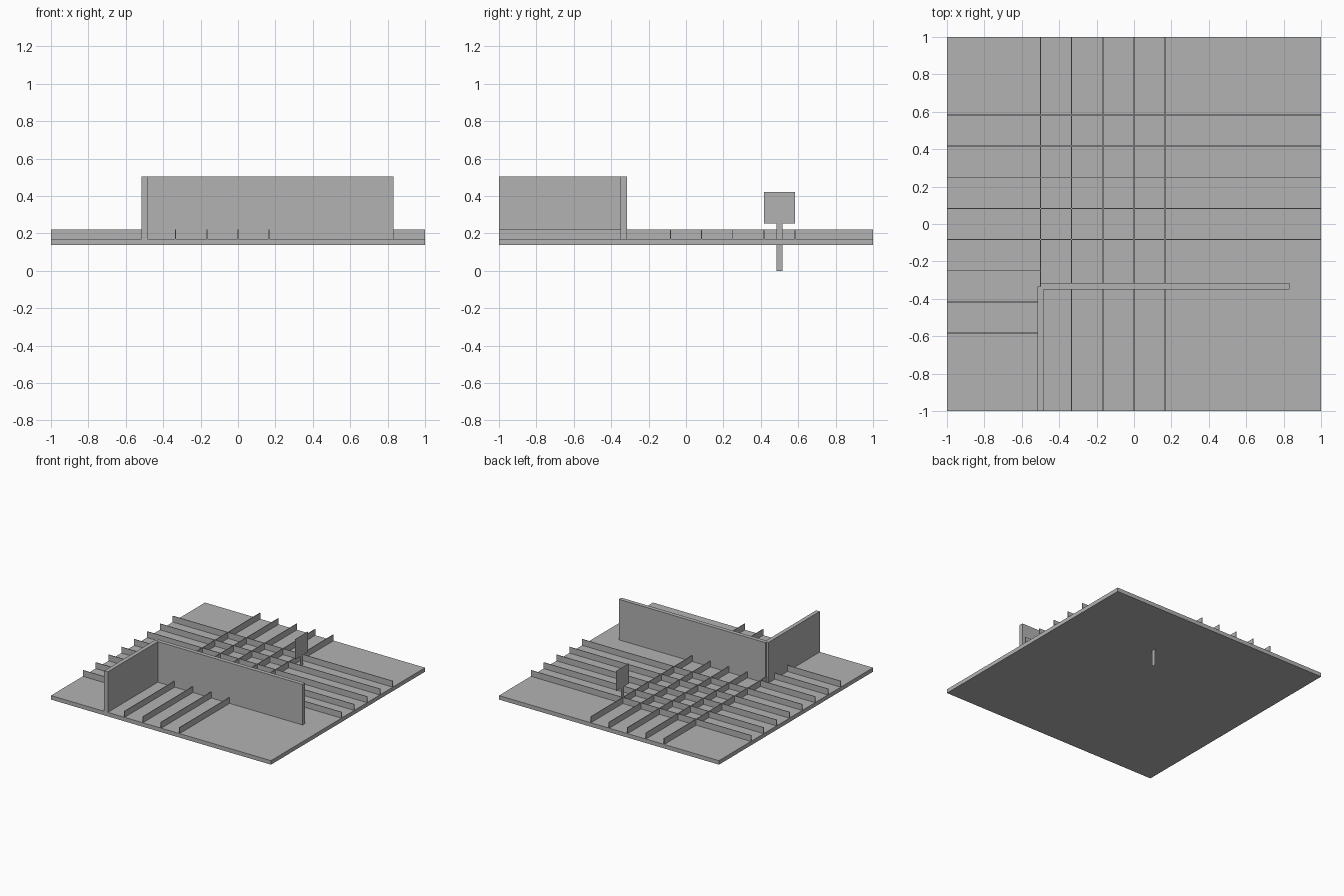
import bpy

cube = bpy.data.objects.get("Cube")
if cube:
    bpy.data.objects.remove(cube, do_unlink=True)

# One plain grey for everything
grey = bpy.data.materials.new("plain grey")
grey.use_nodes = True
COLOUR = (0.448, 0.448, 0.448, 1.0)
grey.diffuse_color = COLOUR
grey.node_tree.nodes["Principled BSDF"].inputs["Base Color"].default_value = COLOUR

BASE_Z, FLOOR_Z, RIB_Z, WALL_Z = 0.138, 0.171, 0.221, 0.504
RIB = 0.005      # rib thickness
WALL = 0.0333    # wall thickness


def add_mesh(name, verts, faces):
    mesh = bpy.data.meshes.new(name)
    mesh.from_pydata(verts, [], faces)
    mesh.materials.append(grey)
    obj = bpy.data.objects.new(name, mesh)
    bpy.context.collection.objects.link(obj)
    return obj


def box(name, x, y, z):
    """Box from (min, max) ranges on each axis."""
    verts = [(a, b, c) for a in x for b in y for c in z]
    faces = [(0, 1, 3, 2), (4, 6, 7, 5), (0, 4, 5, 1),
             (2, 3, 7, 6), (0, 2, 6, 4), (1, 5, 7, 3)]
    return add_mesh(name, verts, faces)


def around(centre, width):
    return (centre - width / 2, centre + width / 2)


# Base plate
box("base_plate", (-1, 1), (-1, 1), (BASE_Z, FLOOR_Z))

# Tall walls meeting in a corner
box("long_wall", (-0.5, 0.832), around(-1 / 3, WALL), (FLOOR_Z, WALL_Z))
box("short_wall", around(-0.5, WALL), (-1, -1 / 3), (FLOOR_Z, WALL_Z))

# Ribs running front to back; the first stops at the wall corner
for i in range(5):
    x = -0.5 + i / 6
    start = -1 / 3 if i == 0 else -1
    box(f"lengthwise_rib_{i + 1}", around(x, RIB), (start, 1), (FLOOR_Z, RIB_Z))

# Ribs running side to side; the front three are short
for i in range(8):
    y = 7 / 12 - i / 6
    end = 1 if i < 5 else -0.5
    box(f"crosswise_rib_{i + 1}", (-1, end), around(y, RIB), (FLOOR_Z, RIB_Z))

# Paper-thin sign on a post that passes through the base
SIGN_X, SIGN_Y = 0.227, 0.5


def sheet(name, width, z0, z1):
    y0, y1 = around(SIGN_Y, width)
    add_mesh(name, [(SIGN_X, y0, z0), (SIGN_X, y1, z0),
                    (SIGN_X, y1, z1), (SIGN_X, y0, z1)], [(0, 1, 2, 3)])


sheet("sign_post", 0.0333, 0.0, 0.254)
sheet("sign_panel", 0.1667, 0.254, 0.421)
